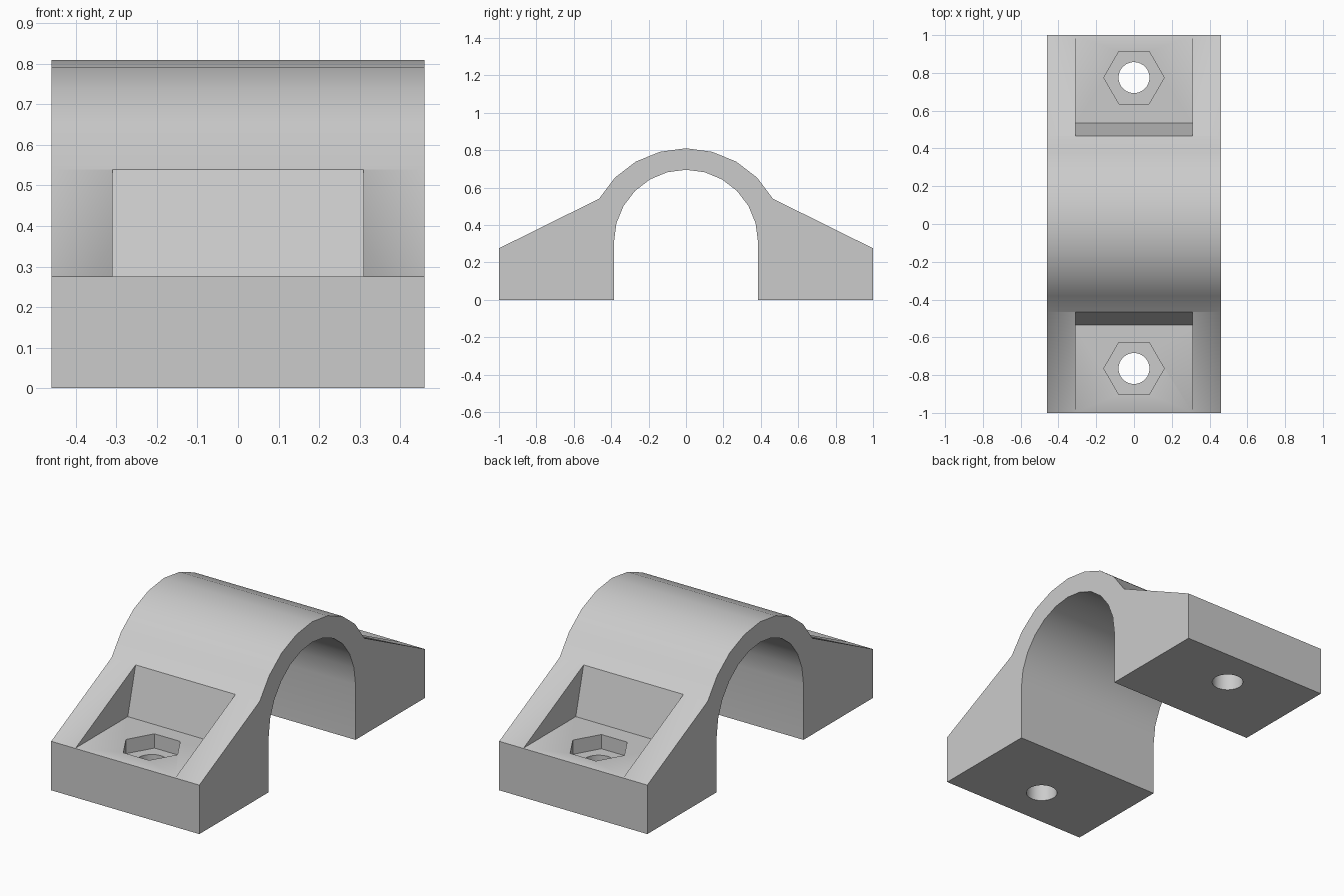
import bpy
import bmesh
from math import cos, sin, radians

cube = bpy.data.objects.get("Cube")
if cube:
    bpy.data.objects.remove(cube, do_unlink=True)

HALF_WIDTH = 0.46
POCKET_HALF_WIDTH = 0.31
FLOOR_Z = 0.276
BORE_RADIUS = 0.385
BORE_Z = 0.31

grey = bpy.data.materials.new("plain grey")
grey.use_nodes = True
colour = (0.6, 0.6, 0.6, 1)
grey.diffuse_color = colour
grey.node_tree.nodes["Principled BSDF"].inputs["Base Color"].default_value = colour


def prism(name, profile, half_width):
    """Extrude a closed (y, z) profile along x."""
    bm = bmesh.new()
    face = bm.faces.new([bm.verts.new((-half_width, y, z)) for y, z in profile])
    result = bmesh.ops.extrude_face_region(bm, geom=[face])
    moved = [v for v in result["geom"] if isinstance(v, bmesh.types.BMVert)]
    bmesh.ops.translate(bm, verts=moved, vec=(2 * half_width, 0, 0))
    bmesh.ops.recalc_face_normals(bm, faces=bm.faces)
    mesh = bpy.data.meshes.new(name)
    bm.to_mesh(mesh)
    bm.free()
    mesh.materials.append(grey)
    obj = bpy.data.objects.new(name, mesh)
    bpy.context.collection.objects.link(obj)
    return obj


def column(name, sides, radius, y, bottom, top):
    """Upright prism with a regular cross-section."""
    bpy.ops.mesh.primitive_cylinder_add(
        vertices=sides, radius=radius, depth=top - bottom,
        location=(0, y, (top + bottom) / 2), rotation=(0, 0, radians(30)))
    obj = bpy.context.object
    obj.name = name
    obj.data.materials.append(grey)
    return obj


def carve(target, cutter):
    """Subtract the cutter and discard it."""
    bpy.context.view_layer.update()
    cutter.hide_render = True
    mod = target.modifiers.new("cut", 'BOOLEAN')
    mod.operation = 'DIFFERENCE'
    mod.solver = 'EXACT'
    mod.object = cutter
    bpy.context.view_layer.objects.active = target
    bpy.ops.object.modifier_apply(modifier=mod.name)
    bpy.data.objects.remove(cutter, do_unlink=True)


# Saddle clamp body: sloping feet, faceted crown and round-topped bore
outer = [(1, 0), (1, 0.275), (0.465, 0.54), (0.38, 0.653), (0.268, 0.739), (0.139, 0.791)]
bore = [(BORE_RADIUS * cos(radians(a)), BORE_Z + BORE_RADIUS * sin(radians(a)))
        for a in range(0, 181, 15)]
body_profile = (outer + [(0, 0.81)] + [(-y, z) for y, z in reversed(outer)]
                + [(-BORE_RADIUS, 0)] + bore[::-1] + [(BORE_RADIUS, 0)])
body = prism("saddle_clamp", body_profile, HALF_WIDTH)

# Pocket, hexagonal nut recess and bolt hole in each foot
pocket = [(1.1, FLOOR_Z), (0.535, FLOOR_Z), (0.464, 0.545), (0.6, 0.75), (1.1, 0.75)]
for side, hole_y in ((-1, -0.765), (1, 0.775)):
    carve(body, prism("pocket_cutter", [(side * y, z) for y, z in pocket], POCKET_HALF_WIDTH))
    carve(body, column("nut_cutter", 6, 0.16, hole_y, FLOOR_Z - 0.08, 0.6))
    carve(body, column("bolt_cutter", 32, 0.082, hole_y, -0.1, 0.6))

# Smooth curved surfaces, crisp edges
bpy.ops.object.select_all(action='DESELECT')
body.select_set(True)
bpy.context.view_layer.objects.active = body
bpy.ops.object.shade_smooth_by_angle(angle=radians(30))
